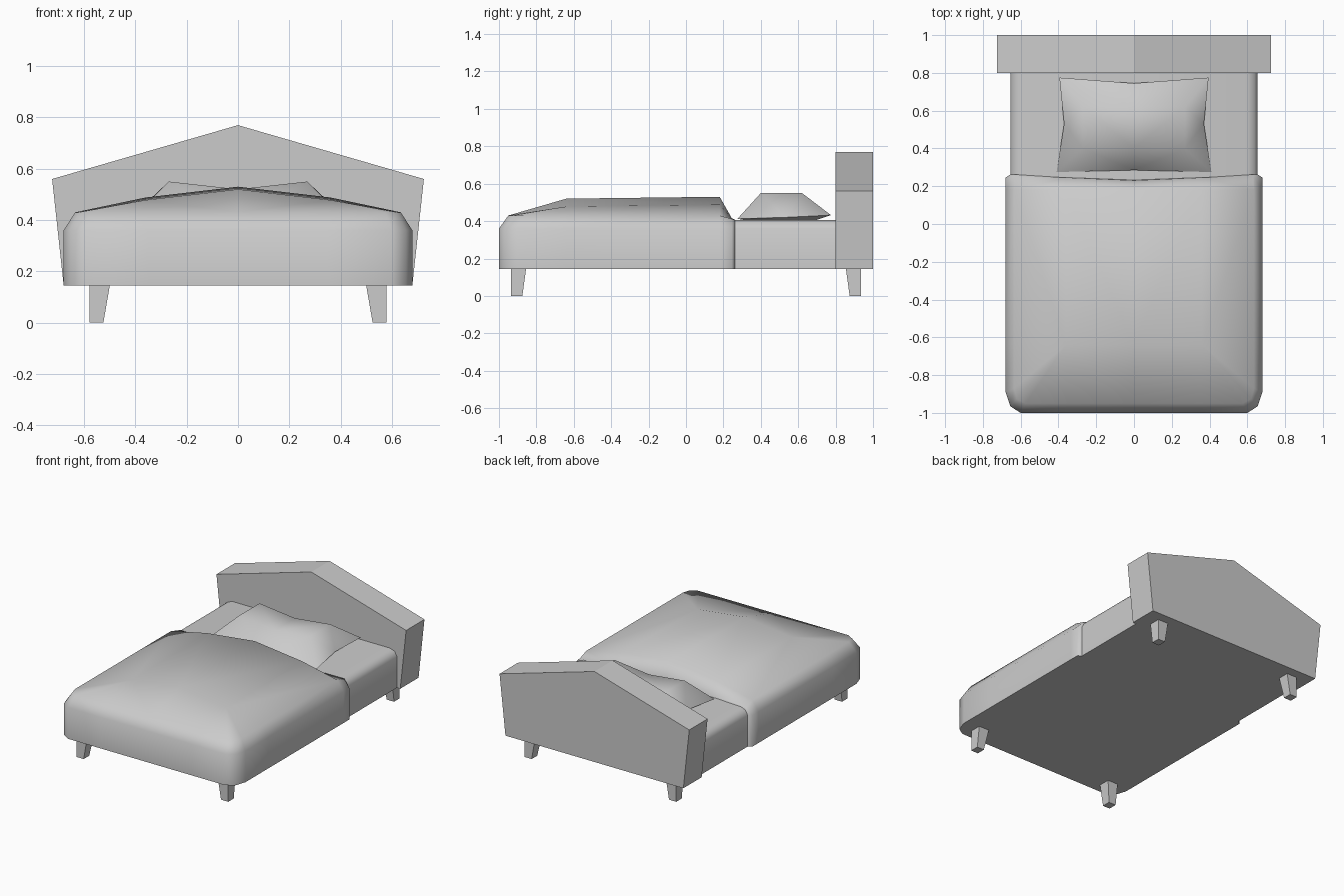
import bpy
import bmesh
import math

cube = bpy.data.objects.get("Cube")
if cube:
    bpy.data.objects.remove(cube, do_unlink=True)

GREY = (0.6, 0.6, 0.6, 1.0)
grey = bpy.data.materials.new("plain grey")
grey.use_nodes = True
grey.diffuse_color = GREY
grey.node_tree.nodes["Principled BSDF"].inputs["Base Color"].default_value = GREY

BASE = 0.145  # underside of the bed


def finish(bm, name, smooth_angle=None):
    bmesh.ops.remove_doubles(bm, verts=bm.verts, dist=0.0005)
    bmesh.ops.recalc_face_normals(bm, faces=bm.faces)
    mesh = bpy.data.meshes.new(name)
    bm.to_mesh(mesh)
    bm.free()
    mesh.materials.append(grey)
    obj = bpy.data.objects.new(name, mesh)
    bpy.context.collection.objects.link(obj)
    if smooth_angle:
        bpy.ops.object.select_all(action="DESELECT")
        obj.select_set(True)
        bpy.context.view_layer.objects.active = obj
        bpy.ops.object.shade_smooth_by_angle(angle=math.radians(smooth_angle))
    return obj


def mirror_half(bm):
    geom = bm.verts[:] + bm.edges[:] + bm.faces[:]
    bmesh.ops.mirror(bm, geom=geom, axis="X", merge_dist=0.001)


def extrude_profile(name, half, y0, y1, smooth_angle=None):
    """Mirror a half outline in x, z and extrude it along y."""
    left = [(-x, z) for x, z in reversed(half) if x > 0]
    bm = bmesh.new()
    face = bm.faces.new([bm.verts.new((x, y0, z)) for x, z in half + left])
    out = bmesh.ops.extrude_face_region(bm, geom=[face])
    moved = [g for g in out["geom"] if isinstance(g, bmesh.types.BMVert)]
    bmesh.ops.translate(bm, verts=moved, vec=(0, y1 - y0, 0))
    if not any(len(f.verts) > 4 and f is not face for f in bm.faces):
        bm.faces.new(moved)
    return finish(bm, name, smooth_angle)


# Headboard with a peaked top
extrude_profile("headboard", [(0.68, BASE), (0.725, 0.56), (0, 0.77)], 0.8, 1.0)

# Mattress with rounded long edges
extrude_profile("mattress", [(0.655, BASE), (0.655, 0.36), (0.637, 0.393), (0.6, 0.405)],
                0.2, 0.81, 50)

# Blanket: wall rings, shoulder ring and a crowned top, built as one half
bm = bmesh.new()
outline = [(0, -1), (0.35, -1), (0.6, -1), (0.655, -0.965), (0.68, -0.89),
           (0.68, -0.64), (0.68, 0.18), (0.68, 0.245), (0.655, 0.262)]
shoulder = [(0, -0.95), (0.35, -0.95), (0.575, -0.95), (0.62, -0.925), (0.635, -0.87),
            (0.635, -0.64), (0.635, 0.18), (0.635, 0.245), (0.63, 0.262)]
low = [bm.verts.new((x, y, BASE)) for x, y in outline]
high = [bm.verts.new((x, y, 0.36)) for x, y in outline]
rim = [bm.verts.new((x, y, 0.43 if y < 0.2 else 0.407)) for x, y in shoulder]
for a, b in ((low, high), (high, rim)):
    for i in range(len(a) - 1):
        bm.faces.new((a[i], a[i + 1], b[i + 1], b[i]))
mid = [bm.verts.new(p) for p in ((0, -0.64, 0.52), (0, 0.18, 0.53), (0, 0.23, 0.43))]
side = [bm.verts.new(p) for p in ((0.36, -0.64, 0.478), (0.36, 0.18, 0.488), (0.36, 0.245, 0.415))]
bm.faces.new((rim[0], rim[1], side[0], mid[0]))
for i in range(1, 5):
    bm.faces.new((rim[i], rim[i + 1], side[0]))
for i in range(2):
    bm.faces.new((mid[i], side[i], side[i + 1], mid[i + 1]))
bm.faces.new((side[0], rim[5], rim[6], side[1]))
bm.faces.new((side[1], rim[6], rim[7], rim[8], side[2]))
foot = bm.verts.new((0, 0.262, BASE))
bm.faces.new(low + [foot])
bm.faces.new((low[8], high[8], rim[8], side[2], mid[2], foot))
mirror_half(bm)
finish(bm, "blanket", 70)

# Pillow with pinched sides and a dip in the middle, built as one half
bm = bmesh.new()
edge = [bm.verts.new(p) for p in ((0, 0.285, 0.415), (0.41, 0.275, 0.412), (0.37, 0.53, 0.42),
                                  (0.395, 0.775, 0.432), (0, 0.745, 0.43))]
for z_mid, z_side, x, y0, y1 in ((0.52, 0.55, 0.27, 0.4, 0.62), (0.4, 0.4, 0.32, 0.35, 0.68)):
    a, b, c, d = [bm.verts.new(p) for p in ((0, y0, z_mid), (x, y0, z_side),
                                            (x, y1, z_side), (0, y1, z_mid))]
    for ring in ((edge[0], edge[1], b, a), (edge[1], edge[2], b), (edge[2], c, b),
                 (edge[2], edge[3], c), (edge[3], edge[4], d, c), (a, b, c, d)):
        bm.faces.new(ring)
mirror_half(bm)
finish(bm, "pillow", 70)

# Tapered legs, upright on their outer sides
for sx, side_name in ((1, "left"), (-1, "right")):
    for sy, end_name in ((-1, "front"), (1, "back")):
        bm = bmesh.new()
        rings = []
        for z, inner_x, inner_y in ((0, 0.525, 0.875), (BASE, 0.5, 0.855)):
            corners = ((inner_x, inner_y), (0.58, inner_y), (0.58, 0.935), (inner_x, 0.935))
            rings.append([bm.verts.new((sx * x, sy * y, z)) for x, y in corners])
        bottom, top = rings
        bm.faces.new(bottom)
        bm.faces.new(top)
        for i in range(4):
            j = (i + 1) % 4
            bm.faces.new((bottom[i], bottom[j], top[j], top[i]))
        finish(bm, f"{end_name}_{side_name}_leg")
